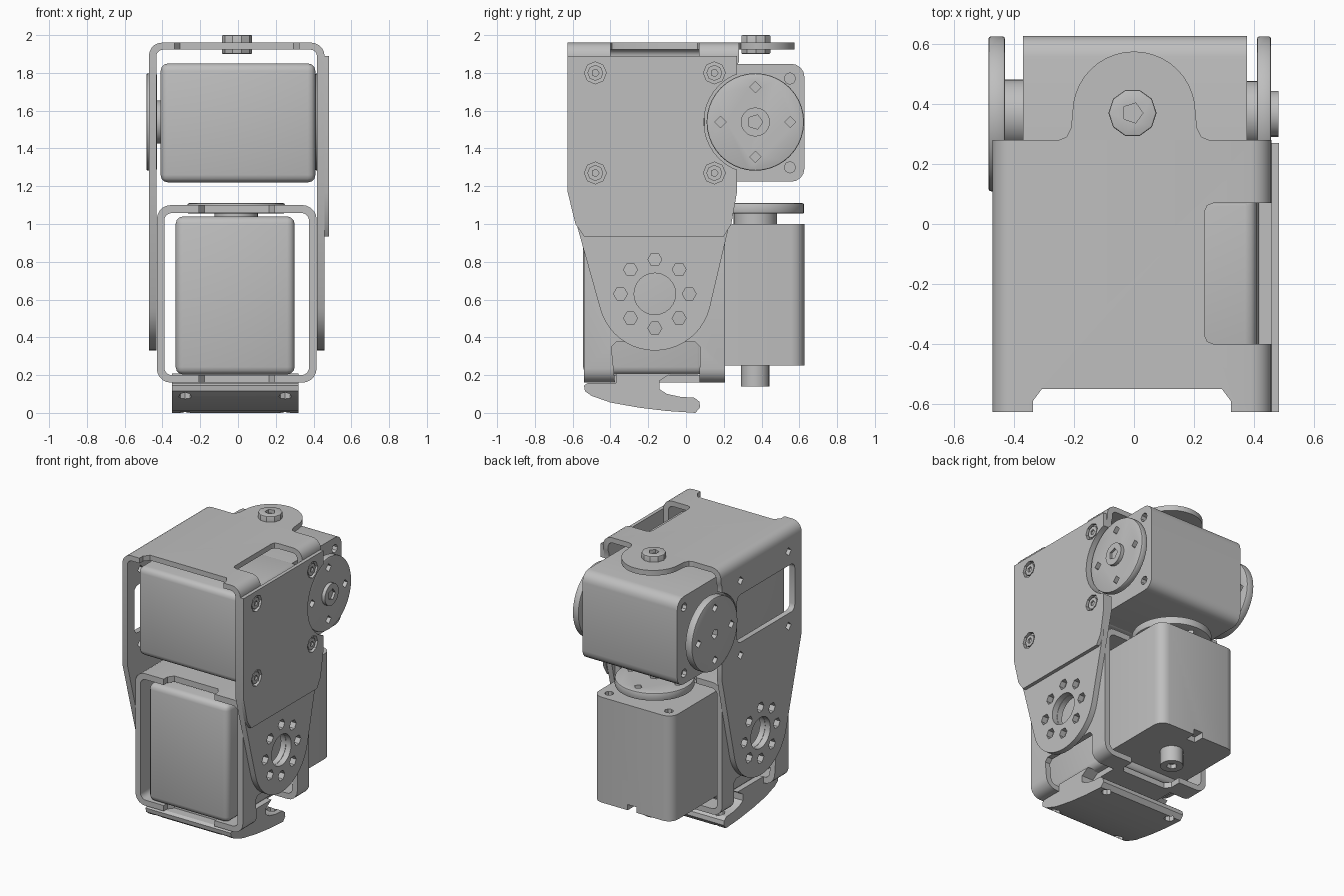
import bpy, bmesh
from math import sin, cos, radians, pi

cube = bpy.data.objects.get("Cube")
if cube:
    bpy.data.objects.remove(cube, do_unlink=True)

grey = bpy.data.materials.new("plain grey")
grey.use_nodes = True
tone = (0.52, 0.52, 0.52, 1)
grey.diffuse_color = tone
grey.node_tree.nodes["Principled BSDF"].inputs["Base Color"].default_value = tone

MAP = {"x": lambda a, b, t: (t, a, b),
       "y": lambda a, b, t: (a, t, b),
       "z": lambda a, b, t: (a, b, t)}


def arc(ca, cb, r, start, end, n):
    steps = [radians(start + (end - start) * i / n) for i in range(n + 1)]
    return [(ca + r * cos(s), cb + r * sin(s)) for s in steps]


def round_rect(a0, a1, b0, b1, r, n=5):
    return (arc(a1 - r, b1 - r, r, 0, 90, n) + arc(a0 + r, b1 - r, r, 90, 180, n)
            + arc(a0 + r, b0 + r, r, 180, 270, n) + arc(a1 - r, b0 + r, r, 270, 360, n))


def prism(name, axis, pts, lo, hi, bevel=0, segments=2):
    """Extrude a flat outline along one axis."""
    bm = bmesh.new()
    put = MAP[axis]
    ends = [[bm.verts.new(put(a, b, t)) for a, b in pts] for t in (lo, hi)]
    for ring in ends:
        bm.faces.new(ring)
    for i in range(len(pts)):
        j = (i + 1) % len(pts)
        bm.faces.new((ends[0][i], ends[0][j], ends[1][j], ends[1][i]))
    bmesh.ops.recalc_face_normals(bm, faces=bm.faces)
    if bevel:
        sharp = [e for e in bm.edges if e.calc_face_angle(0) > 0.8]
        bmesh.ops.bevel(bm, geom=sharp, offset=bevel, segments=segments,
                        profile=0.5, affect="EDGES")
    mesh = bpy.data.meshes.new(name)
    bm.to_mesh(mesh)
    bm.free()
    mesh.materials.append(grey)
    obj = bpy.data.objects.new(name, mesh)
    bpy.context.collection.objects.link(obj)
    return obj


def box(name, x, y, z, bevel=0, segments=3):
    pts = [(x[0], y[0]), (x[1], y[0]), (x[1], y[1]), (x[0], y[1])]
    return prism(name, "z", pts, z[0], z[1], bevel, segments)


def rod(name, axis, a, b, r, lo, hi, n=32, bevel=0):
    return prism(name, axis, arc(a, b, r, 0, 360 - 360 / n, n - 1), lo, hi, bevel)


def carve(obj, cutters, mode="DIFFERENCE"):
    """Apply each cutter to the part, then discard it."""
    for c in cutters:
        c.hide_render = True
        m = obj.modifiers.new("cut", "BOOLEAN")
        m.operation, m.object, m.solver = mode, c, "EXACT"
    bpy.context.view_layer.update()
    graph = bpy.context.evaluated_depsgraph_get()
    mesh = bpy.data.meshes.new_from_object(obj.evaluated_get(graph))
    obj.modifiers.clear()
    obj.data = mesh
    for c in cutters:
        bpy.data.objects.remove(c, do_unlink=True)
    return obj


def holes(axis, ca, cb, ring, r, lo, hi, count, sides):
    return [rod("cutter", axis, ca + ring * cos(2 * pi * i / count),
                cb + ring * sin(2 * pi * i / count), r, lo, hi, sides)
            for i in range(count)]


MID = -0.007           # bracket centre line
PY, PZ = -0.165, 0.63  # pivot in the side arms
HY, HZ = 0.367, 1.54   # upper horn axis


def pivot_cuts():
    return ([rod("cutter", "x", PY, PZ, 0.11, -0.6, 0.6, 24)]
            + holes("x", PY, PZ, 0.182, 0.037, -0.6, 0.6, 8, 6))


def horn_relief():
    return rod("cutter", "x", HY, HZ, 0.272, -0.6, 0.6, 40)


def notch(half, y_out, y_in, z):
    s = -1 if y_out < y_in else 1
    pts = [(MID - half, y_out), (MID + half, y_out), (MID + half, y_in + s * 0.04),
           (MID + half - 0.03, y_in), (MID - half + 0.03, y_in), (MID - half, y_in + s * 0.04)]
    return prism("cutter", "z", pts, z[0], z[1])


# Upper bracket: bent channel trimmed to a tapered arm outline
upper = prism("upper_bracket", "y", round_rect(MID - 0.465, MID + 0.465, -1, 1.96, 0.07), -0.627, 0.28)
inside = prism("cutter", "y", round_rect(MID - 0.425, MID + 0.425, -0.96, 1.923, 0.035), -1, 1)
carve(upper, [inside])
outline = [(0.5, 2.1), (-0.8, 2.1), (-0.8, 1.17), (-0.627, 1.17)] \
    + arc(PY, PZ, 0.3, 194, 346, 20) + [(0.27, 1.17), (0.27, 1.84), (0.3, 1.9), (0.5, 1.9)]
carve(upper, [prism("cutter", "x", outline, -1, 1)], "INTERSECT")
carve(upper, pivot_cuts() + [
    horn_relief(), notch(0.33, -0.7, -0.55, (1.8, 2.1)),
    prism("cutter", "z", round_rect(0.235, 0.7, -0.4, 0.07, 0.03, 2), 1.75, 2.1),
    prism("cutter", "x", round_rect(-0.55, 0.1, 1.36, 1.7, 0.04, 3), -0.6, -0.4)])
carve(upper, [rod("cutter", "x", y, z, 0.03, -0.6, -0.4, 4)
              for y in (-0.48, 0.06) for z in (1.27, 1.80)])

# Rounded tongue on the top plate with its bolt
tongue = [(-0.25, 0.28), (-0.225, 0.29), (-0.21, 0.32)] + arc(0, 0.37, 0.205, 180, 0, 20) \
    + [(0.21, 0.32), (0.225, 0.29), (0.25, 0.28)]
prism("top_tongue", "z", tongue, 1.923, 1.96)
bolt = rod("top_bolt", "z", -0.005, 0.37, 0.08, 1.9, 2.0, 10, 0.006)
carve(bolt, [rod("cutter", "z", -0.005, 0.37, 0.035, 1.975, 2.1, 5)])

# Bolted side plate
plate_pts = [(-0.627, 1.89), (-0.627, 1.17), (-0.585, 1.0), (-0.54, 0.935),
             (0.2, 0.935), (0.24, 1.0), (0.27, 1.17), (0.27, 1.89)]
plate = prism("side_plate", "x", plate_pts, 0.458, 0.483)
spots = [(y, z) for y in (-0.48, 0.15) for z in (1.27, 1.80)]
carve(plate, [horn_relief()] + [rod("cutter", "x", y, z, 0.058, 0.4, 0.6, 8) for y, z in spots])
for y, z in spots:
    head = rod("plate_bolt", "x", y, z, 0.042, 0.44, 0.476, 8)
    carve(head, [rod("cutter", "x", y, z, 0.02, 0.465, 0.6, 5)])

# Lower bracket: closed frame with notched plates and side slots
lower = prism("lower_bracket", "y", round_rect(MID - 0.423, MID + 0.423, 0.16, 1.1, 0.075), -0.54, 0.207)
carve(lower, [prism("cutter", "y", round_rect(MID - 0.383, MID + 0.383, 0.2, 1.058, 0.04), -1, 1)])
slot = [(-0.37, 0.1), (0.07, 0.1), (0.075, 0.35), (0.05, 0.375), (-0.37, 0.375), (-0.395, 0.35)]
carve(lower, pivot_cuts() + [
    prism("cutter", "x", slot, 0.23, 0.6), prism("cutter", "x", slot, -0.6, -0.245),
    notch(0.2, -0.7, -0.46, (0.1, 0.3)), notch(0.2, -0.7, -0.46, (1.0, 1.2)),
    notch(0.2, 0.3, 0.09, (0.1, 0.3)),
    rod("cutter", "z", -0.01, HY, 0.27, 1.0, 1.2)])

# Servo bodies: a larger front case and a slimmer rear case
box("upper_servo_front", (-0.41, 0.41), (-0.545, 0.1), (1.22, 1.85), 0.04)
upper_rear = box("upper_servo_rear", (-0.37, 0.377), (-0.3, 0.627), (1.224, 1.848))
box("lower_servo_front", (-0.33, 0.30), (-0.545, 0.1), (0.203, 1.04), 0.04)
lower_rear = box("lower_servo_rear", (-0.326, 0.297), (-0.3, 0.627), (0.25, 1.0))
for obj, axis in ((upper_rear, 0), (lower_rear, 2)):
    bm = bmesh.new()
    bm.from_mesh(obj.data)
    long = [e for e in bm.edges
            if abs(e.verts[0].co[axis] - e.verts[1].co[axis]) > 0.5]
    bmesh.ops.bevel(bm, geom=long, offset=0.07, segments=4, profile=0.5, affect="EDGES")
    bm.to_mesh(obj.data)
    bm.free()
carve(upper_rear, [rod("cutter", "x", 0.55, z, 0.03, s * 0.34, s * 0.45, 8)
                   for s in (-1, 1) for z in (1.3, 1.77)])
carve(lower_rear, [rod("cutter", "z", x, 0.55, 0.03, 0.96, 1.1, 8) for x in (-0.25, 0.22)]
      + [box("cutter", (-0.05, 0.02), (0.55, 0.7), (0.2, 0.29))])


# Horns and hubs
def horn(name, axis, a, b, lo, hi, core):
    disc = rod(name, axis, a, b, 0.258, lo, hi, 40, 0.008)
    cuts = holes(axis, a, b, 0.185, 0.03, lo - 0.02, hi + 0.02, 4, 4)
    if core:
        cuts.append(rod("cutter", axis, a, b, 0.035, lo - 0.02, hi + 0.02, 5))
    carve(disc, cuts)


horn("right_horn", "x", HY, HZ, -0.485, -0.43, True)
horn("left_horn", "x", HY, HZ, 0.41, 0.457, False)
horn("lower_horn", "z", -0.01, HY, 1.055, 1.11, True)
rod("right_hub", "x", HY, HZ, 0.115, -0.432, -0.36)
rod("left_hub", "x", HY, HZ, 0.11, 0.36, 0.412)
rod("lower_hub", "z", -0.01, HY, 0.115, 0.98, 1.057)
cap = rod("left_horn_cap", "x", HY, HZ, 0.077, 0.43, 0.482, 20)
carve(cap, [rod("cutter", "x", HY, HZ, 0.04, 0.465, 0.6, 5)])
pin = rod("lower_pin", "z", -0.01, HY, 0.075, 0.14, 0.27, 20)
carve(pin, [rod("cutter", "z", -0.01, HY, 0.035, 0.1, 0.17, 6)])

# Curved hook foot
foot_pts = [(-0.54, 0.145), (-0.535, 0.115), (-0.5, 0.09), (-0.4, 0.055), (-0.25, 0.028),
            (-0.1, 0.01), (0.05, 0), (0.075, 0.03), (0.07, 0.06), (0.045, 0.08),
            (-0.03, 0.085), (-0.1, 0.1), (-0.14, 0.125), (-0.14, 0.17), (-0.08, 0.208),
            (-0.37, 0.208), (-0.37, 0.158), (-0.52, 0.158)]
foot = prism("hook_foot", "x", foot_pts, -0.35, 0.32)
carve(foot, [rod("cutter", "z", x, y, 0.035, -0.1, 0.14, 8)
             for x in (-0.28, 0.25) for y in (-0.49, 0.02)])

# Smooth the rounded parts and keep their edges sharp
bpy.ops.object.select_all(action="DESELECT")
for obj in bpy.context.collection.objects:
    if obj.type == "MESH" and grey.name in obj.data.materials:
        obj.select_set(True)
        bpy.context.view_layer.objects.active = obj
bpy.ops.object.shade_smooth_by_angle(angle=radians(30))
